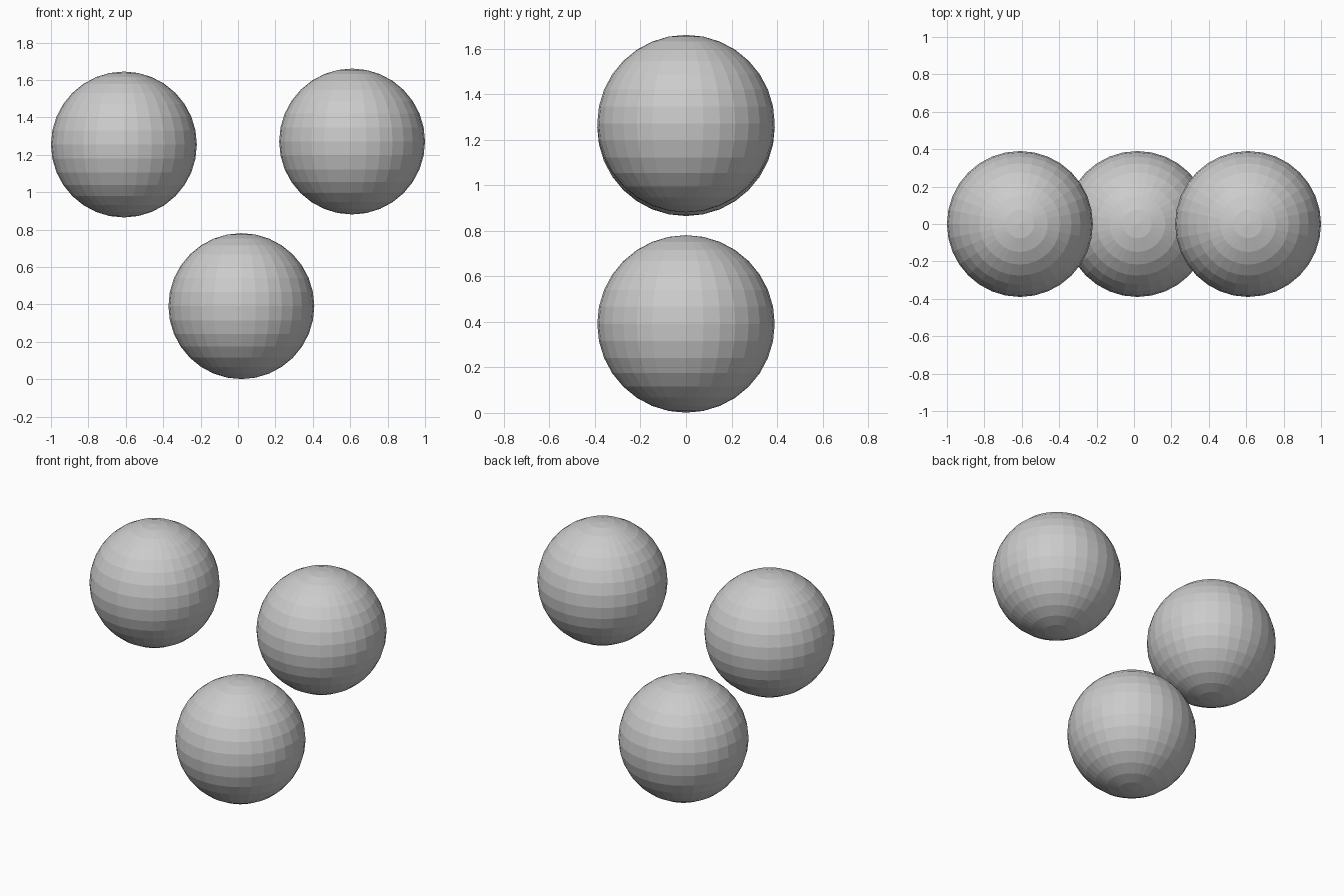
import bpy

if "Cube" in bpy.data.objects:
    bpy.data.objects.remove(bpy.data.objects["Cube"])

RADIUS = 0.39


def ball(name, x, z):
    # Flat-faced UV sphere centred on y = 0
    bpy.ops.mesh.primitive_uv_sphere_add(
        segments=32, ring_count=16, radius=RADIUS, location=(x, 0, z))
    bpy.context.object.name = name


# Two upper balls and one lower ball, arranged in a triangle
ball("upper_left_ball", -0.61, 1.255)
ball("upper_right_ball", 0.61, 1.271)
ball("lower_ball", 0.018, 0.391)
